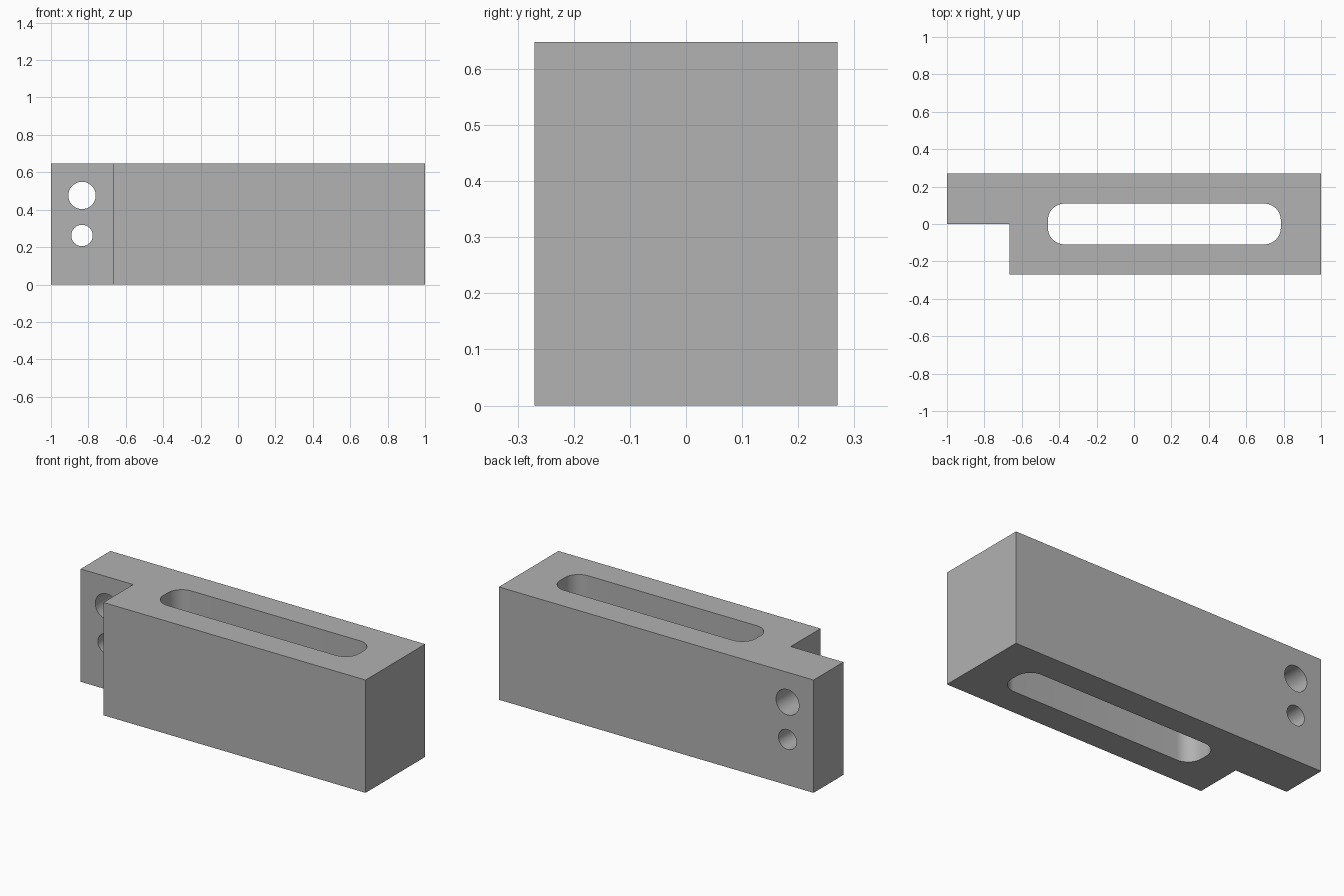
import bpy
import math
from mathutils import Matrix

if "Cube" in bpy.data.objects:
    bpy.data.objects.remove(bpy.data.objects["Cube"], do_unlink=True)

HEIGHT = 0.648

grey = bpy.data.materials.new("plain_grey")
grey.use_nodes = True
colour = (0.445, 0.445, 0.445, 1)
grey.diffuse_color = colour
grey.node_tree.nodes["Principled BSDF"].inputs["Base Color"].default_value = colour


def prism(name, outline, z0, z1, turn=Matrix()):
    """Extrude a counter-clockwise xy outline from z0 to z1."""
    n = len(outline)
    verts = [(x, y, z) for z in (z0, z1) for x, y in outline]
    faces = [tuple(reversed(range(n))), tuple(range(n, 2 * n))]
    faces += [(i, (i + 1) % n, (i + 1) % n + n, i + n) for i in range(n)]
    mesh = bpy.data.meshes.new(name)
    mesh.from_pydata(verts, [], faces)
    mesh.transform(turn)
    mesh.materials.append(grey)
    obj = bpy.data.objects.new(name, mesh)
    bpy.context.collection.objects.link(obj)
    return obj


def arc(cx, cy, r, start, sweep, steps):
    return [(cx + r * math.cos(start + sweep * i / steps),
             cy + r * math.sin(start + sweep * i / steps)) for i in range(steps + 1)]


def rounded_rectangle(x0, x1, y0, y1, r):
    quarter = math.pi / 2
    centres = [(x1 - r, y1 - r), (x0 + r, y1 - r), (x0 + r, y0 + r), (x1 - r, y0 + r)]
    return [p for k, (cx, cy) in enumerate(centres)
            for p in arc(cx, cy, r, k * quarter, quarter, 12)]


# Block with a thinner tab at one end
body = prism("slotted_block", [(-0.666, -0.27), (1, -0.27), (1, 0.27),
                               (-1, 0.27), (-1, 0), (-0.666, 0)], 0, HEIGHT)

# Through slot, and two round holes running front to back through the tab
cutters = [prism("slot_cutter", rounded_rectangle(-0.46, 0.785, -0.109, 0.109, 0.088),
                 -0.1, HEIGHT + 0.1)]
turn = Matrix.Rotation(math.pi / 2, 4, "X")
for name, z, r in (("upper_hole_cutter", 0.476, 0.073), ("lower_hole_cutter", 0.262, 0.057)):
    circle = arc(-0.834, z, r, 0, math.tau, 48)[:-1]
    cutters.append(prism(name, circle, -0.4, 0.1, turn))

bpy.context.view_layer.objects.active = body
for cutter in cutters:
    cut = body.modifiers.new(cutter.name, "BOOLEAN")
    cut.operation = "DIFFERENCE"
    cut.solver = "EXACT"
    cut.object = cutter
    bpy.ops.object.modifier_apply(modifier=cut.name)
    bpy.data.objects.remove(cutter, do_unlink=True)

# Smooth curved walls, crisp edges
bpy.ops.object.select_all(action="DESELECT")
body.select_set(True)
bpy.ops.object.shade_smooth_by_angle(angle=math.radians(30))
